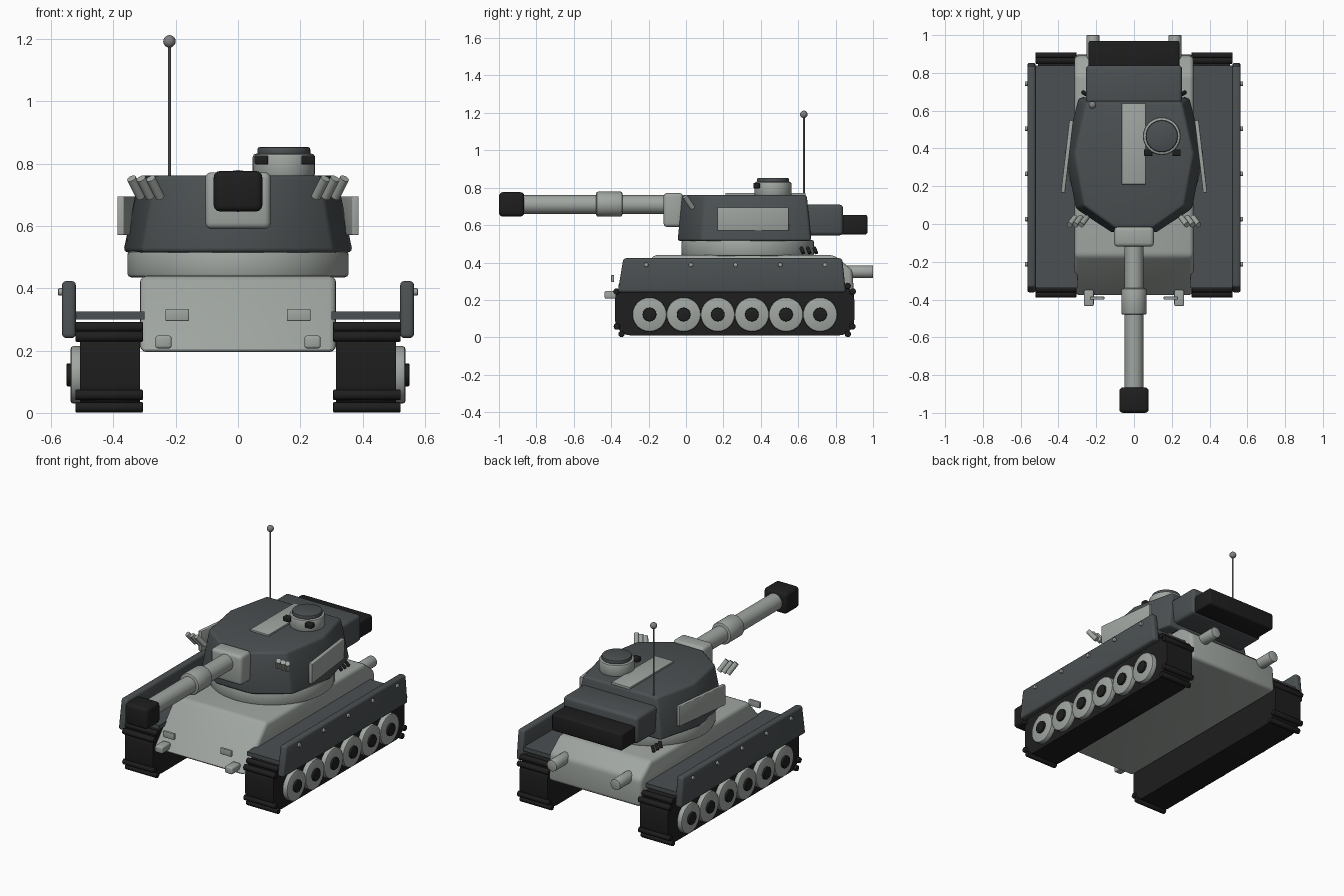
import bpy, bmesh, math
from mathutils import Vector, Matrix

if "Cube" in bpy.data.objects:
    bpy.data.objects.remove(bpy.data.objects["Cube"], do_unlink=True)


def material(name, r, g, b):
    m = bpy.data.materials.new(name)
    m.use_nodes = True
    m.diffuse_color = (r, g, b, 1)
    node = next(n for n in m.node_tree.nodes if n.type == 'BSDF_PRINCIPLED')
    node.inputs["Base Color"].default_value = (r, g, b, 1)
    return m


LIGHT = material("light_grey", 0.35, 0.38, 0.355)
DARK = material("slate_grey", 0.07, 0.08, 0.084)
BLACK = material("rubber_black", 0.013, 0.013, 0.013)
METAL = material("antenna_grey", 0.22, 0.22, 0.22)


def finish(name, bm, mat, bevel=0.0, segments=3):
    """Bevel the sharp edges, then make a smooth shaded object."""
    bmesh.ops.recalc_face_normals(bm, faces=bm.faces)
    if bevel:
        edges = [e for e in bm.edges if e.calc_face_angle(0) > 0.6]
        bmesh.ops.bevel(bm, geom=edges, offset=bevel, segments=segments,
                        profile=0.5, affect='EDGES', clamp_overlap=True)
    me = bpy.data.meshes.new(name)
    bm.to_mesh(me)
    bm.free()
    me.materials.append(mat)
    ob = bpy.data.objects.new(name, me)
    bpy.context.collection.objects.link(ob)
    bpy.ops.object.select_all(action='DESELECT')
    ob.select_set(True)
    bpy.context.view_layer.objects.active = ob
    bpy.ops.object.shade_smooth_by_angle(angle=math.radians(35))


def box(name, mat, x, y, z, bevel=0.0, turn=0.0):
    """Box from (min, max) ranges, optionally turned about its vertical axis."""
    bm = bmesh.new()
    bmesh.ops.create_cube(bm, size=1)
    size = Vector((x[1] - x[0], y[1] - y[0], z[1] - z[0]))
    mid = Vector((sum(x), sum(y), sum(z))) / 2
    bm.transform(Matrix.Translation(mid) @ Matrix.Rotation(turn, 4, 'Z')
                 @ Matrix.Diagonal(size).to_4x4())
    finish(name, bm, mat, bevel)


def rod(name, mat, a, b, radius, sides=24, bevel=0.0):
    """Cylinder between two points."""
    a, b = Vector(a), Vector(b)
    bm = bmesh.new()
    bmesh.ops.create_cone(bm, cap_ends=True, segments=sides, radius1=radius,
                          radius2=radius, depth=(b - a).length)
    bm.transform(Matrix.Translation((a + b) / 2)
                 @ (b - a).to_track_quat('Z', 'Y').to_matrix().to_4x4())
    finish(name, bm, mat, bevel, 2)


def loft(name, mat, ring_a, ring_b, bevel=0.0):
    """Solid between two matching outlines."""
    bm = bmesh.new()
    a = [bm.verts.new(p) for p in ring_a]
    b = [bm.verts.new(p) for p in ring_b]
    bm.faces.new(a)
    bm.faces.new(b)
    for i in range(len(a)):
        j = (i + 1) % len(a)
        bm.faces.new((a[i], a[j], b[j], b[i]))
    finish(name, bm, mat, bevel)


def side_profile(name, mat, x0, x1, pts, bevel=0.0):
    """Side outline of (y, z) points carried across the width."""
    loft(name, mat, [(x0, y, z) for y, z in pts],
         [(x1, y, z) for y, z in pts], bevel)


# Hull with sloped nose and tail
side_profile("hull", LIGHT, -0.315, 0.315,
             [(-0.385, 0.195), (-0.17, 0.44), (0.79, 0.44),
              (0.89, 0.36), (0.9, 0.195)], 0.022)

# Turret ring and turret body
rod("turret_ring", LIGHT, (0, 0.33, 0.435), (0, 0.33, 0.52), 0.355, 48, 0.012)
half = [(0.12, -0.045), (0.31, 0.08), (0.368, 0.38), (0.295, 0.67)]
outline = half + [(-x, y) for x, y in reversed(half)]
loft("turret", DARK, [(x, y, 0.515) for x, y in outline],
     [(x * 0.86, 0.32 + (y - 0.32) * 0.93, 0.762) for x, y in outline], 0.015)
box("turret_bustle", DARK, (-0.255, 0.255), (0.6, 0.84), (0.545, 0.71), 0.02)
box("stowage_bin", BLACK, (-0.24, 0.24), (0.82, 0.97), (0.55, 0.655), 0.012)
box("roof_plate", LIGHT, (-0.065, 0.062), (0.21, 0.64), (0.755, 0.772), 0.003)

# Commander's hatch
rod("cupola", LIGHT, (0.147, 0.465, 0.755), (0.147, 0.465, 0.832), 0.1, 32, 0.012)
rod("cupola_lid", DARK, (0.147, 0.465, 0.825), (0.147, 0.465, 0.853), 0.085, 32, 0.008)
for x in (0.075, 0.225):
    box("periscope", BLACK, (x - 0.022, x + 0.022), (0.36, 0.395), (0.797, 0.826), 0.005)

# Gun
box("mantlet", LIGHT, (-0.105, 0.105), (-0.12, -0.015), (0.59, 0.772), 0.02)
rod("barrel", LIGHT, (0, -0.1, 0.71), (0, -0.9, 0.71), 0.05, 32)
rod("barrel_sleeve", LIGHT, (0, -0.48, 0.712), (0, -0.34, 0.712), 0.067, 32, 0.01)
box("muzzle_brake", BLACK, (-0.078, 0.078), (-1, -0.865), (0.646, 0.776), 0.02)

# Antenna
rod("antenna", METAL, (-0.22, 0.63, 0.74), (-0.22, 0.63, 1.19), 0.005, 10)
ball = bmesh.new()
bmesh.ops.create_uvsphere(ball, u_segments=16, v_segments=10, radius=0.02)
bmesh.ops.translate(ball, vec=(-0.22, 0.63, 1.192), verts=ball.verts)
finish("antenna_tip", ball, METAL)

for s, side in ((1, "left"), (-1, "right")):
    def span(a, b):
        """Width range mirrored to this side."""
        return tuple(sorted((s * a, s * b)))

    # Turret cheek armour, smoke launchers and rear tubes
    box(side + "_cheek_plate", LIGHT, span(0.343, 0.365), (0.165, 0.55),
        (0.57, 0.695), 0.004, s * 0.118)
    for i in range(3):
        x = 0.25 + 0.031 * i
        rod(side + "_smoke_launcher", LIGHT, (s * x, 0.035, 0.692),
            (s * (x + 0.03), -0.005, 0.752), 0.015, 16)
        y = 0.615 + 0.035 * i
        rod(side + "_rear_tube", BLACK, (s * 0.25, y, 0.48),
            (s * 0.27, y + 0.012, 0.45), 0.01, 12)

    # Nose lamps, tow hooks and exhausts
    box(side + "_lamp", LIGHT, span(0.157, 0.233), (-0.4, -0.384), (0.295, 0.333), 0.004)
    box(side + "_tow_hook", LIGHT, span(0.213, 0.265), (-0.435, -0.35), (0.207, 0.248), 0.008)
    rod(side + "_exhaust", LIGHT, (s * 0.217, 0.84, 0.35),
        (s * 0.217, 1.0, 0.35), 0.034, 20, 0.004)

    # Fender and bolted side skirt
    box(side + "_fender", DARK, span(0.3, 0.53), (-0.34, 0.84), (0.3, 0.325))
    side_profile(side + "_skirt", DARK, s * 0.52, s * 0.565,
                 [(-0.365, 0.24), (-0.335, 0.423), (0.835, 0.423), (0.855, 0.24)], 0.014)
    for i in range(5):
        y = -0.213 + 0.239 * i
        rod(side + "_skirt_bolt", LIGHT, (s * 0.56, y, 0.388),
            (s * 0.577, y, 0.388), 0.012, 12, 0.003)

    # Track band with rounded corners
    band = []
    for y, z, start in ((0.815, 0.2, 0), (-0.295, 0.2, 1), (-0.295, 0.095, 2), (0.815, 0.095, 3)):
        for k in range(6):
            a = (start + k / 5) * math.pi / 2
            band.append((y + 0.085 * math.cos(a), z + 0.085 * math.sin(a)))
    side_profile(side + "_track", BLACK, s * 0.315, s * 0.507, band)

    # Track cleats standing out at the corners
    for y, z in ((-0.345, 0.018), (-0.37, 0.058), (-0.372, 0.245), (-0.345, 0.275)):
        for end in (y, 0.52 - y):
            rod(side + "_track_cleat", BLACK, (s * 0.305, end, z),
                (s * 0.522, end, z), 0.017, 12, 0.004)

    # Road wheels and hubs
    for i in range(6):
        y = -0.195 + 0.1824 * i
        rod(side + "_wheel", LIGHT, (s * 0.49, y, 0.122), (s * 0.537, y, 0.122), 0.092, 28, 0.008)
        rod(side + "_wheel_hub", BLACK, (s * 0.53, y, 0.122), (s * 0.55, y, 0.122), 0.037, 16, 0.004)
